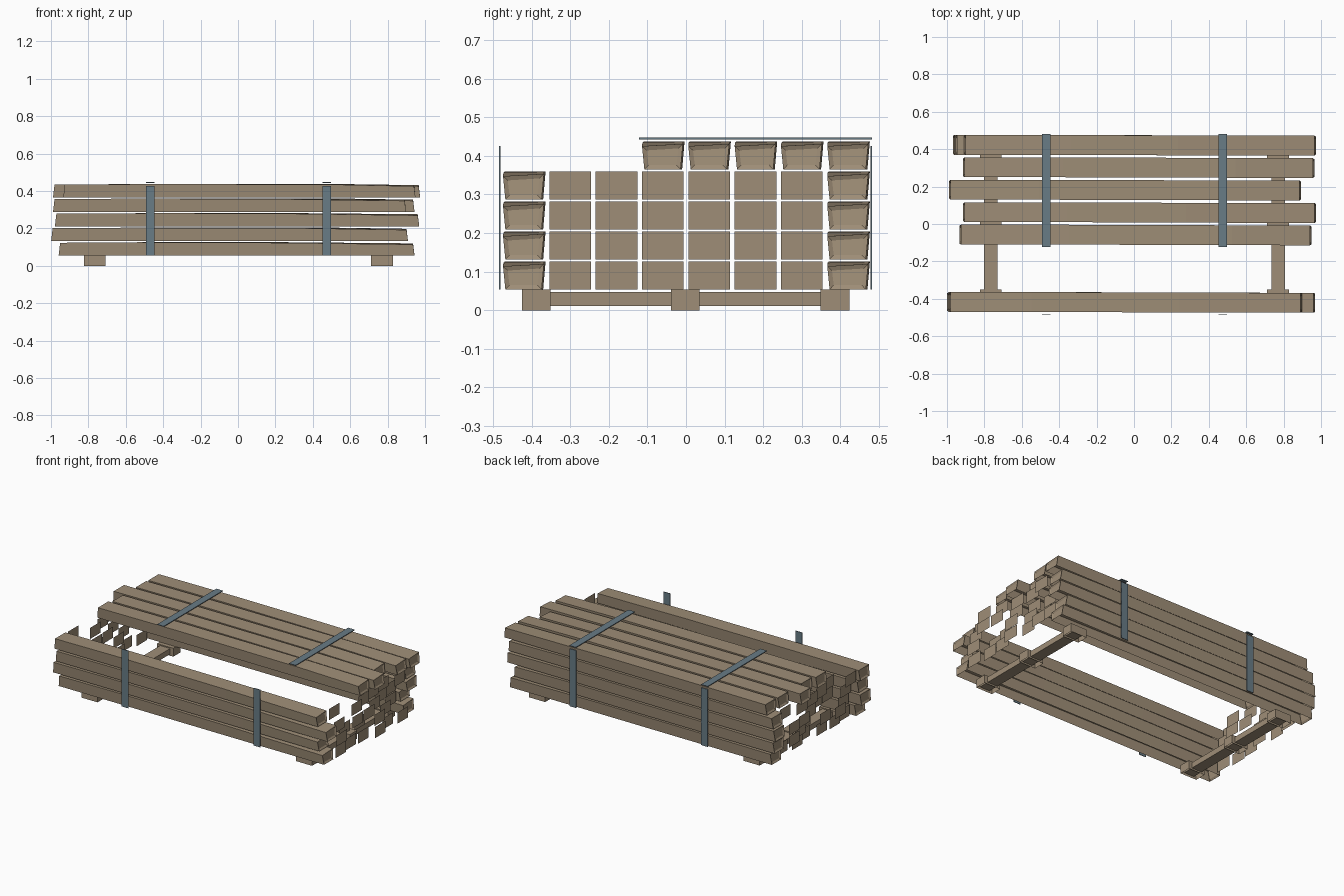
import bpy, bmesh, random

random.seed(4)
if "Cube" in bpy.data.objects:
    bpy.data.objects.remove(bpy.data.objects["Cube"], do_unlink=True)


def material(name, rgb):
    m = bpy.data.materials.new(name)
    m.use_nodes = True
    m.diffuse_color = (*rgb, 1)
    m.node_tree.nodes["Principled BSDF"].inputs["Base Color"].default_value = (*rgb, 1)
    return m


WOOD = material("weathered_wood", (0.345, 0.27, 0.185))
STEEL = material("blue_grey_strap", (0.14, 0.20, 0.24))

PITCH_Y, PITCH_Z, BASE = 0.12, 0.0778, 0.054
HALF_W, HEIGHT = 0.054, 0.072


def finish(bm, name, mat):
    mesh = bpy.data.meshes.new(name)
    bm.to_mesh(mesh)
    bm.free()
    mesh.materials.append(mat)
    ob = bpy.data.objects.new(name, mesh)
    bpy.context.collection.objects.link(ob)
    return ob


def box(name, lo, hi, mat, open_bottom=False):
    bm = bmesh.new()
    bmesh.ops.create_cube(bm, size=1)
    for v in bm.verts:
        v.co = [(a + b) / 2 + c * (b - a) for a, b, c in zip(lo, hi, v.co)]
    if open_bottom:
        bm.normal_update()
        under = [f for f in bm.faces if f.normal.z < -0.5]
        bmesh.ops.delete(bm, geom=under, context='FACES_ONLY')
    return finish(bm, name, mat)


def beam(name, x0, x1, column, row):
    """Rough-sawn beam, open below: wider at the top, worn down at its ends."""
    y, z = (column - 3.5) * PITCH_Y, BASE + row * PITCH_Z
    bm = bmesh.new()
    rings = []
    # station: x, lean of the sawn end, front and back top drop, sideways skew
    for x, lean, front, back, skew in (
            (x0, -0.004, 0.003, 0.003, 0.003),
            (random.uniform(-0.6, -0.3), 0, 0, 0, 0.003),
            (random.uniform(0.2, 0.6), 0, 0.003, 0, 0),
            (x1, 0.004, 0.012, 0.006, -0.001)):
        w = HALF_W - 0.001
        low = w - 0.006
        top = z + HEIGHT
        rings.append([bm.verts.new(p) for p in (
            (x + lean, y + skew - low, z), (x + lean, y + skew + low, z),
            (x - lean, y + skew + w, top - back), (x - lean, y + skew - w, top - front))])
    for a, b in zip(rings, rings[1:]):
        for i in (1, 2, 3):
            j = (i + 1) % 4
            bm.faces.new((a[i], a[j], b[j], b[i]))
    ends = [bm.faces.new(rings[0][::-1]), bm.faces.new(rings[-1])]
    bmesh.ops.recalc_face_normals(bm, faces=bm.faces)
    # shallow worn panel in each sawn end
    bmesh.ops.inset_individual(bm, faces=ends, thickness=0.016, depth=-0.006)
    finish(bm, name, WOOD)


# Front and back walls of stacked beams
front_ends = [(-0.955, 0.94), (-0.995, 0.905), (-0.975, 0.965), (-0.985, 0.895)]
back_ends = [(-0.94, 0.93), (-0.96, 0.90), (-0.965, 0.95), (-0.95, 0.94)]
for row in range(4):
    beam(f"front_beam_{row + 1}", *front_ends[row], 0, row)
    beam(f"back_beam_{row + 1}", *back_ends[row], 7, row)

# Partial top layer
top_ends = [(-0.93, 0.945), (-0.91, 0.97), (-0.985, 0.89), (-0.91, 0.96), (-0.905, 0.97)]
for i, ends in enumerate(top_ends):
    beam(f"top_beam_{i + 1}", *ends, i + 3, 4)

# Inner beams are only their sawn ends, staggered in depth
bm = bmesh.new()
for column in range(1, 7):
    for row in range(4):
        y, z = (column - 3.5) * PITCH_Y, BASE + row * PITCH_Z
        shift = random.uniform(-0.055, 0.055)
        for side in (-1, 1):
            x, w = shift + side * 0.935, HALF_W * side
            bm.faces.new([bm.verts.new(p) for p in (
                (x, y - w, z), (x, y + w, z),
                (x, y + w, z + HEIGHT), (x, y - w, z + HEIGHT))])
finish(bm, "inner_beam_ends", WOOD)

# Skids and straps: one set near each end
for side, label in ((-1, "right"), (1, "left")):
    x = side * 0.768 + 0.002
    box(f"{label}_skid_rail", (x - 0.036, -0.42, 0.011), (x + 0.036, 0.42, 0.047), WOOD)
    for y, spot in ((-0.388, "front"), (-0.002, "middle"), (0.386, "back")):
        box(f"{label}_{spot}_foot", (x - 0.058, y - 0.037, 0),
            (x + 0.058, y + 0.037, BASE), WOOD, open_bottom=True)
    a, b = side * 0.472 - 0.021, side * 0.472 + 0.026
    box(f"{label}_strap_front", (a, -0.485, BASE), (b, -0.481, 0.426), STEEL)
    box(f"{label}_strap_back", (a, 0.478, BASE), (b, 0.482, 0.426), STEEL)
    box(f"{label}_strap_top", (a, -0.122, 0.443), (b, 0.482, 0.447), STEEL)
